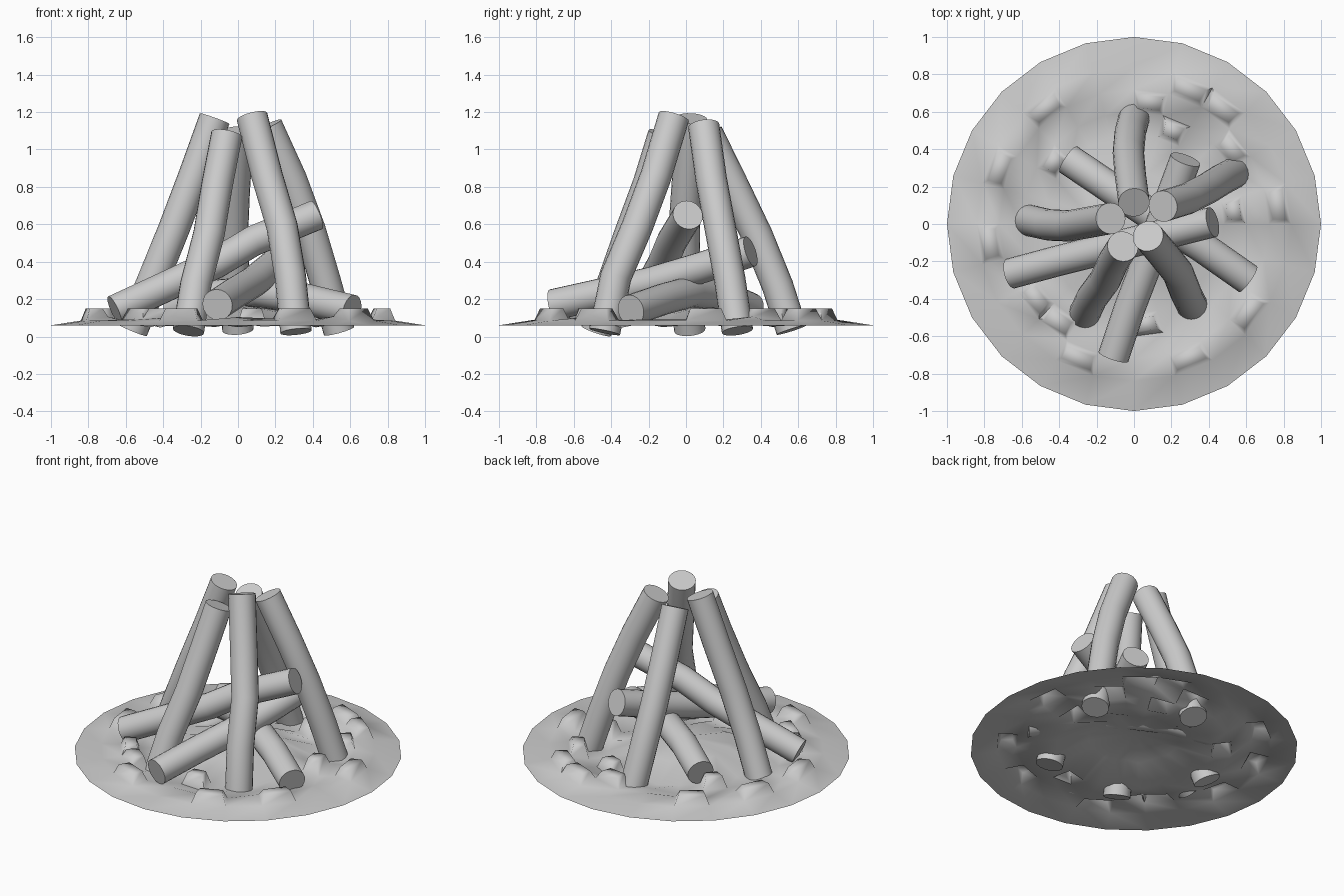
import bpy, bmesh, math
from mathutils import Vector

if "Cube" in bpy.data.objects:
    bpy.data.objects.remove(bpy.data.objects["Cube"])

TAU = 2 * math.pi


def finish(bm, name, angle):
    me = bpy.data.meshes.new(name)
    bm.to_mesh(me)
    bm.free()
    ob = bpy.data.objects.new(name, me)
    bpy.context.collection.objects.link(ob)
    bpy.ops.object.select_all(action='DESELECT')
    bpy.context.view_layer.objects.active = ob
    ob.select_set(True)
    bpy.ops.object.shade_smooth_by_angle(angle=math.radians(angle))
    return ob


def log(name, path, r=0.084, sides=20):
    """Round log swept along a slightly bent path, with flat sawn ends."""
    pts = [Vector(p) for p in path]
    bm = bmesh.new()
    axis = (pts[-1] - pts[0]).normalized()
    ref = Vector((1, 0, 0)) if axis.z > 0.7 else Vector((0, 0, 1))
    rings = []
    for i, p in enumerate(pts):
        t = (pts[min(i + 1, len(pts) - 1)] - pts[max(i - 1, 0)]).normalized()
        u = (ref - t * ref.dot(t)).normalized()
        v = t.cross(u)
        rings.append([bm.verts.new(p + r * (math.cos(TAU * k / sides) * u + math.sin(TAU * k / sides) * v))
                      for k in range(sides)])
    for a, b in zip(rings, rings[1:]):
        for k in range(sides):
            j = (k + 1) % sides
            bm.faces.new((a[k], a[j], b[j], b[k]))
    bm.faces.new(rings[0])
    bm.faces.new(rings[-1])
    bmesh.ops.recalc_face_normals(bm, faces=bm.faces)
    finish(bm, name, 40)


# Upright logs leaning together
log("back_upright_log", [(0.0, 0.565, 0.035), (-0.02, 0.49, 0.27), (-0.03, 0.38, 0.54), (-0.02, 0.265, 0.78), (0.0, 0.115, 1.085)])
log("right_upright_log", [(0.54, 0.275, 0.03), (0.465, 0.235, 0.3), (0.385, 0.185, 0.57), (0.285, 0.135, 0.84), (0.155, 0.095, 1.125)])
log("left_upright_log", [(-0.565, 0.02, 0.035), (-0.455, -0.005, 0.3), (-0.345, -0.01, 0.57), (-0.235, 0.01, 0.86), (-0.125, 0.03, 1.165)])
log("front_right_upright_log", [(0.31, -0.435, 0.025), (0.28, -0.375, 0.32), (0.235, -0.26, 0.59), (0.155, -0.16, 0.86), (0.075, -0.065, 1.175)])
log("front_left_upright_log", [(-0.265, -0.48, 0.03), (-0.225, -0.395, 0.28), (-0.155, -0.3, 0.55), (-0.11, -0.2, 0.82), (-0.06, -0.12, 1.08)])

# Low logs lying across the fire
log("high_cross_log", [(-0.66, -0.265, 0.14), (-0.4, -0.195, 0.26), (-0.12, -0.125, 0.39), (0.08, -0.075, 0.51), (0.42, 0.01, 0.65)], 0.082)
log("low_cross_log", [(-0.35, 0.345, 0.15), (-0.12, 0.19, 0.22), (0.12, 0.03, 0.24), (0.36, -0.12, 0.2), (0.61, -0.295, 0.14)])
log("front_cross_log", [(-0.11, -0.71, 0.17), (-0.02, -0.44, 0.23), (0.08, -0.18, 0.29), (0.18, 0.09, 0.37), (0.275, 0.345, 0.455)])

# Thin ash bed: an open disc of rings with a shallow trough and a middle mound
bm = bmesh.new()
N = 24
profile = [(1.0, 0.06), (0.84, 0.085), (0.72, 0.095), (0.6, 0.07), (0.48, 0.06), (0.28, 0.13)]
rings = []
for i, (r, z) in enumerate(profile):
    wave = 0.012 if i > 1 else 0
    rings.append([bm.verts.new((r * math.cos(TAU * k / N), r * math.sin(TAU * k / N),
                                z + wave * math.sin(k * 2.3 + i * 1.7))) for k in range(N)])
centre = bm.verts.new((0, 0, 0.17))
for a, b in zip(rings, rings[1:]):
    for k in range(N):
        j = (k + 1) % N
        bm.faces.new((a[k], a[j], b[j], b[k]))
for k in range(N):
    bm.faces.new((rings[-1][k], rings[-1][(k + 1) % N], centre))
bm.normal_update()

# Flat-topped ember lumps raised from the bed
spots = [(-0.45, 0.62), (-0.7, 0.3), (-0.42, 0.42), (0.14, 0.6), (0.3, 0.73), (0.26, 0.48), (0.46, 0.6),
         (0.53, 0.42), (0.57, 0.08), (0.76, 0.09), (0.6, -0.46), (0.3, -0.71), (-0.3, -0.71),
         (-0.46, -0.5), (-0.57, -0.35), (-0.76, -0.09), (0.08, -0.55)]
bm.faces.ensure_lookup_table()
picked = []
for x, y in spots:
    f = min(bm.faces, key=lambda f: (f.calc_center_median().xy - Vector((x, y))).length)
    if f not in picked:
        picked.append(f)
bmesh.ops.inset_individual(bm, faces=picked, thickness=0.035)
for f in picked:
    for v in f.verts:
        v.co.z = 0.15
finish(bm, "ash_bed", 85)
